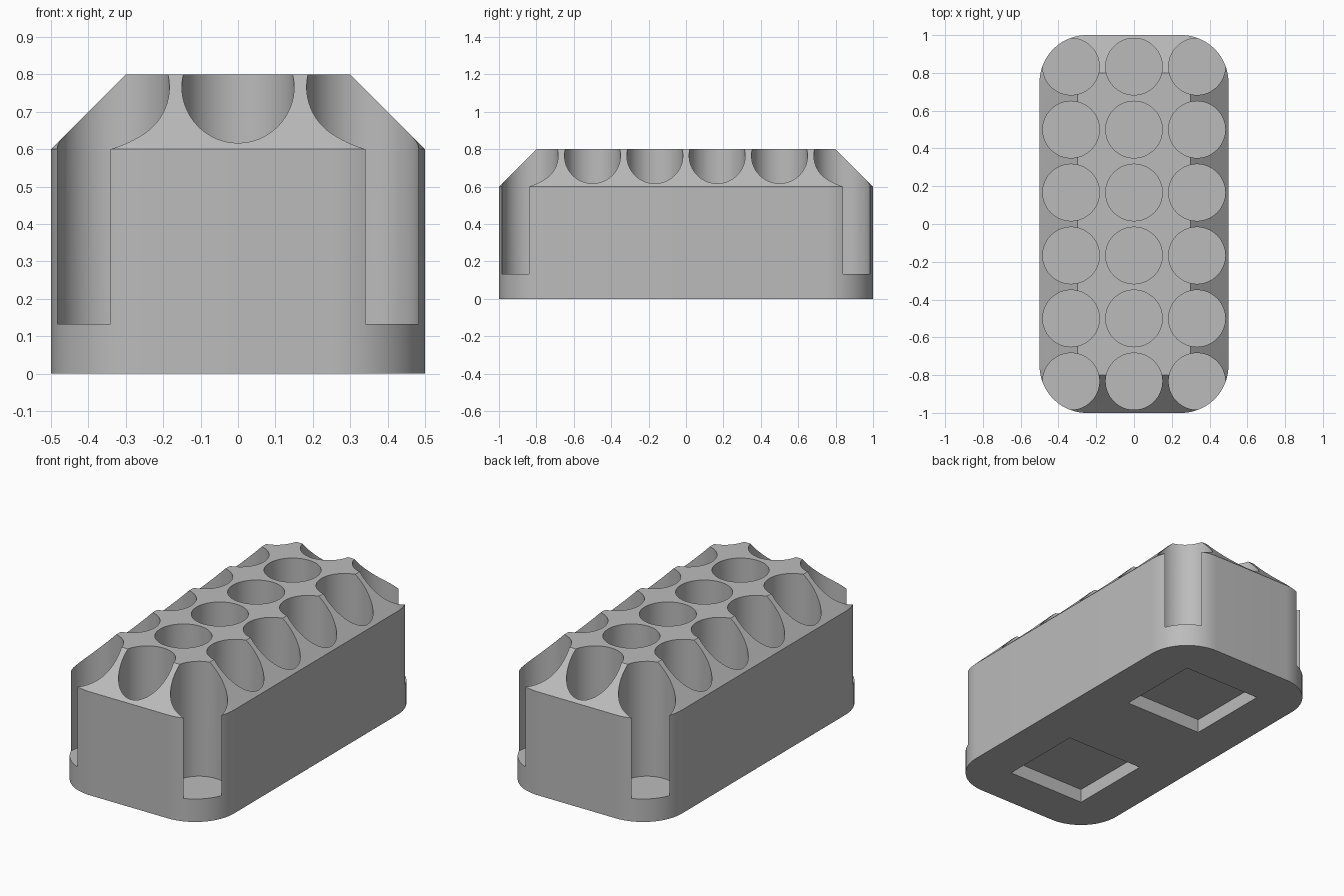
import bpy, bmesh, math
from mathutils import Matrix

if "Cube" in bpy.data.objects:
    bpy.data.objects.remove(bpy.data.objects["Cube"])

grey = bpy.data.materials.new("plain grey")
grey.diffuse_color = (0.5, 0.5, 0.5, 1)
grey.use_nodes = True
grey.node_tree.nodes["Principled BSDF"].inputs["Base Color"].default_value = grey.diffuse_color


def make_object(name, bm):
    bmesh.ops.recalc_face_normals(bm, faces=bm.faces)
    mesh = bpy.data.meshes.new(name)
    bm.to_mesh(mesh)
    bm.free()
    mesh.materials.append(grey)
    obj = bpy.data.objects.new(name, mesh)
    bpy.context.collection.objects.link(obj)
    return obj


def ring(bm, z, radius, steps=20):
    # Rounded rectangle; arc centres stay fixed so a smaller radius insets it
    verts = []
    for k, (sx, sy) in enumerate([(1, 1), (-1, 1), (-1, -1), (1, -1)]):
        for i in range(steps + 1):
            a = math.pi / 2 * (k + i / steps)
            verts.append(bm.verts.new((sx * 0.25 + radius * math.cos(a),
                                       sy * 0.75 + radius * math.sin(a), z)))
    return verts


# Block: rounded vertical corners and a wide chamfer around the top
bm = bmesh.new()
rings = [ring(bm, 0, 0.25), ring(bm, 0.6, 0.25), ring(bm, 0.8, 0.05)]
n = len(rings[0])
for lower, upper in zip(rings, rings[1:]):
    for i in range(n):
        j = (i + 1) % n
        bm.faces.new((lower[i], lower[j], upper[j], upper[i]))
bm.faces.new(rings[0][::-1])
bm.faces.new(rings[-1])
block = make_object("holder_block", bm)

# Cutters: 3 x 6 round blind holes from above, two square pockets below
bm = bmesh.new()
for ix in range(3):
    for iy in range(6):
        bmesh.ops.create_cone(
            bm, cap_ends=True, segments=64, radius1=0.15, radius2=0.15, depth=0.9,
            matrix=Matrix.Translation(((ix - 1) / 3, (iy - 2.5) / 3, 0.1333 + 0.45)))
for y in (-0.5, 0.5):
    bmesh.ops.create_cube(bm, size=1, matrix=Matrix.Translation((0, y, -0.02))
                          @ Matrix.Diagonal((0.5, 0.5, 0.2, 1)))
cutter = make_object("hole_cutter", bm)
cutter.hide_render = True

# Cut the holes, then remove the helper
bpy.context.view_layer.objects.active = block
block.select_set(True)
mod = block.modifiers.new("holes", 'BOOLEAN')
mod.operation = 'DIFFERENCE'
mod.solver = 'EXACT'
mod.object = cutter
bpy.ops.object.modifier_apply(modifier=mod.name)
bpy.data.objects.remove(cutter, do_unlink=True)

# Smooth curved walls, keep edges crisp
bpy.ops.object.shade_smooth_by_angle(angle=math.radians(25))
